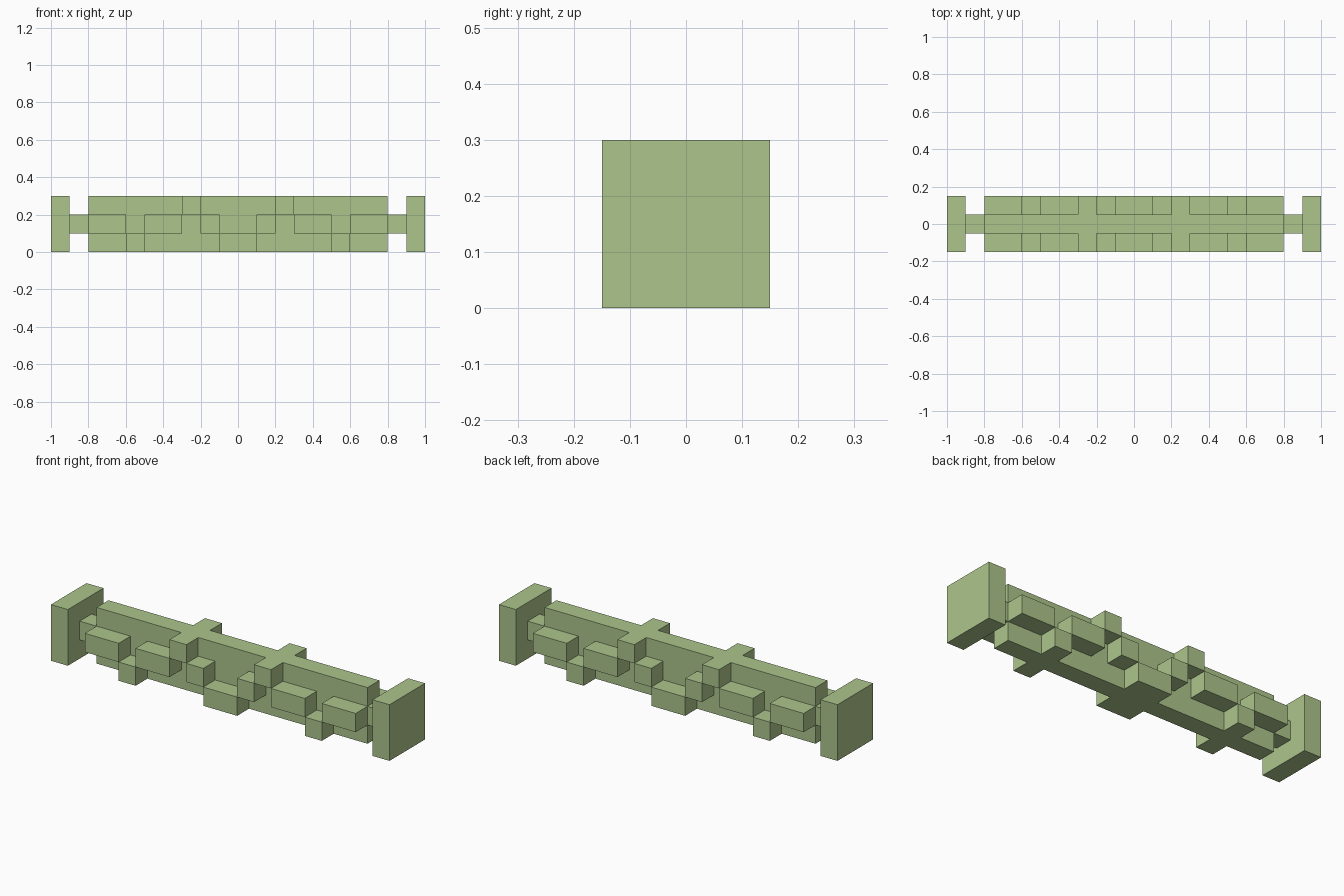
import bpy, bmesh
from mathutils import Vector

if "Cube" in bpy.data.objects:
    bpy.data.objects.remove(bpy.data.objects["Cube"])

S = 0.1  # grid unit

# Box parts in grid units: (x0, x1, y0, y1, z0, z1), right half only, mirrored below
half = [
    (9, 10, -1.5, 1.5, 0, 3),    # end plate
    (0, 9, -0.5, 0.5, 1, 2),     # core bar
    (0, 8, -0.5, 0.5, 0, 3),     # tall spine
]
# Studs on the front and back sides: (x0, x1, level)
studs = [(0, 1, 0), (5, 6, 0),
         (1, 2, 1), (3, 5, 1), (6, 8, 1),
         (2, 3, 2)]
half += [(a, b, -1.5, 1.5, z, z + 1) for a, b, z in studs]

# Collect the filled grid cells, mirrored in x
cells = set()
for x0, x1, y0, y1, z0, z1 in half:
    for x in range(x0, x1):
        for y in range(int(y0 + 1.5), int(y1 + 1.5)):
            for z in range(z0, z1):
                cells.update({(x, y, z), (-1 - x, y, z)})

# Outer skin only: a quad wherever a cell meets empty space
bm = bmesh.new()
for c in cells:
    centre = Vector((c[0] + 0.5, c[1] - 1, c[2] + 0.5))
    for axis in range(3):
        for sign in (-1, 1):
            n = [0, 0, 0]
            n[axis] = sign
            if tuple(p + q for p, q in zip(c, n)) in cells:
                continue
            n = Vector(n)
            u = Vector([float(i == (axis + 1) % 3) for i in range(3)])
            v = n.cross(u)
            mid = centre + n * 0.5
            bm.faces.new([bm.verts.new((mid + (u * a + v * b) * 0.5) * S)
                          for a, b in ((-1, -1), (1, -1), (1, 1), (-1, 1))])
bmesh.ops.remove_doubles(bm, verts=bm.verts, dist=0.001)
bmesh.ops.dissolve_limit(bm, angle_limit=0.01, verts=bm.verts, edges=bm.edges)

mesh = bpy.data.meshes.new("studded_beam")
bm.to_mesh(mesh)
bm.free()
green = bpy.data.materials.new("pale_green")
green.diffuse_color = (0.417, 0.558, 0.262, 1)
green.use_nodes = True
green.node_tree.nodes["Principled BSDF"].inputs["Base Color"].default_value = green.diffuse_color
mesh.materials.append(green)
bpy.context.collection.objects.link(bpy.data.objects.new("studded_beam", mesh))
